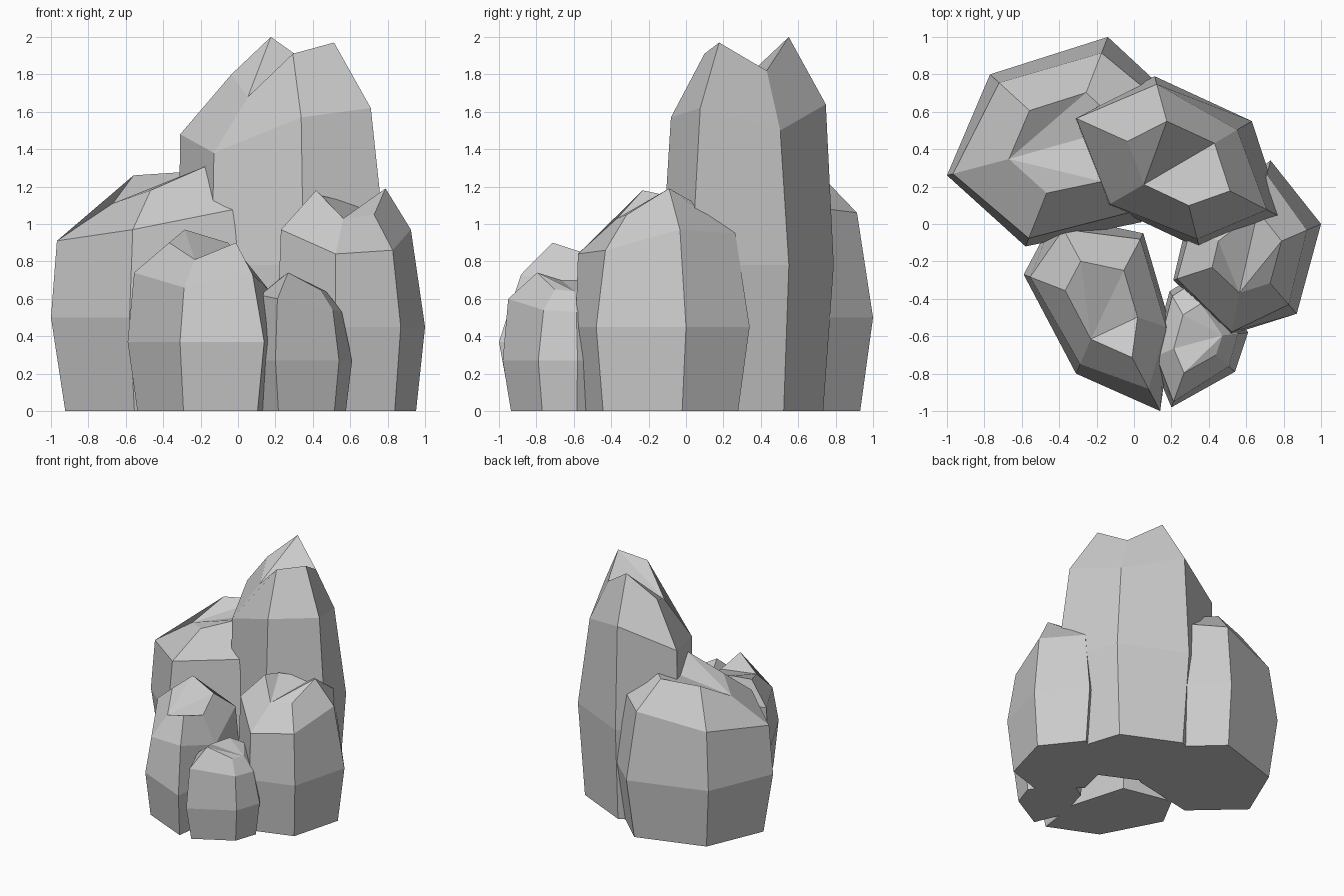
import bpy, bmesh


def rock(name, mid_z, cap_scale, corners):
    """Six-sided faceted rock. Each corner: x, y at the belly, shoulder scale, shoulder z, cap z."""
    n = len(corners)
    cx = sum(c[0] for c in corners) / n
    cy = sum(c[1] for c in corners) / n
    bm = bmesh.new()

    def ring(scale, height):
        return [bm.verts.new((cx + (c[0] - cx) * scale(c), cy + (c[1] - cy) * scale(c), height(c)))
                for c in corners]

    rings = [ring(lambda c: 0.88, lambda c: 0),
             ring(lambda c: 1, lambda c: mid_z),
             ring(lambda c: c[2], lambda c: c[3]),
             ring(lambda c: cap_scale, lambda c: c[4])]
    # side facets
    for lo, hi in zip(rings, rings[1:]):
        for i in range(n):
            j = (i + 1) % n
            bm.faces.new((lo[i], lo[j], hi[j], hi[i]))
    # flat underside, and broken tip fanned from its lowest corner
    bm.faces.new(rings[0][::-1])
    top = rings[-1]
    k = min(range(n), key=lambda i: top[i].co.z)
    top = top[k:] + top[:k]
    for i in range(1, n - 1):
        bm.faces.new((top[0], top[i], top[i + 1]))
    bmesh.ops.recalc_face_normals(bm, faces=bm.faces)
    mesh = bpy.data.meshes.new(name)
    bm.to_mesh(mesh)
    bm.free()
    bpy.context.collection.objects.link(bpy.data.objects.new(name, mesh))


# tall spire at the back right
rock("tall_rock", 0.78, 0.49, [
    (0.35, -0.13, 0.89, 1.57, 1.91), (0.80, 0.03, 0.84, 1.62, 1.97),
    (0.63, 0.55, 0.80, 1.50, 1.82), (0.11, 0.79, 0.91, 1.64, 2.00),
    (-0.32, 0.57, 0.98, 1.48, 1.80), (-0.14, 0.10, 0.97, 1.38, 1.68)])

# broad boulder at the back left
rock("broad_rock", 0.50, 0.48, [
    (-1.00, 0.26, 0.95, 0.91, 1.11), (-0.77, 0.80, 0.88, 0.97, 1.26),
    (-0.14, 1.00, 0.85, 1.06, 1.28), (0.27, 0.62, 0.90, 1.10, 1.28),
    (0.04, 0.01, 0.87, 1.08, 1.31), (-0.58, -0.12, 0.92, 0.97, 1.18)])

# front left rock
rock("front_left_rock", 0.37, 0.49, [
    (-0.59, -0.27, 0.92, 0.74, 0.90), (-0.31, -0.80, 0.86, 0.66, 0.81),
    (0.14, -1.00, 0.79, 0.73, 0.90), (0.20, -0.56, 0.92, 0.64, 0.83),
    (0.05, -0.05, 0.92, 0.75, 0.90), (-0.42, 0.05, 0.84, 0.80, 0.97)])

# small front rock
rock("small_rock", 0.27, 0.50, [
    (0.20, -0.98, 0.92, 0.60, 0.74), (0.54, -0.79, 0.84, 0.54, 0.65),
    (0.61, -0.58, 0.80, 0.53, 0.64), (0.38, -0.24, 0.90, 0.56, 0.66),
    (0.19, -0.36, 0.90, 0.60, 0.70), (0.09, -0.72, 0.88, 0.62, 0.70)])

# right-hand rock
rock("right_rock", 0.45, 0.47, [
    (1.00, 0.00, 0.81, 0.97, 1.19), (0.87, -0.48, 0.84, 0.86, 1.05),
    (0.52, -0.59, 0.97, 0.84, 1.03), (0.21, -0.30, 0.95, 0.97, 1.18),
    (0.28, 0.00, 0.92, 1.00, 1.15), (0.73, 0.34, 0.85, 0.95, 1.10)])
